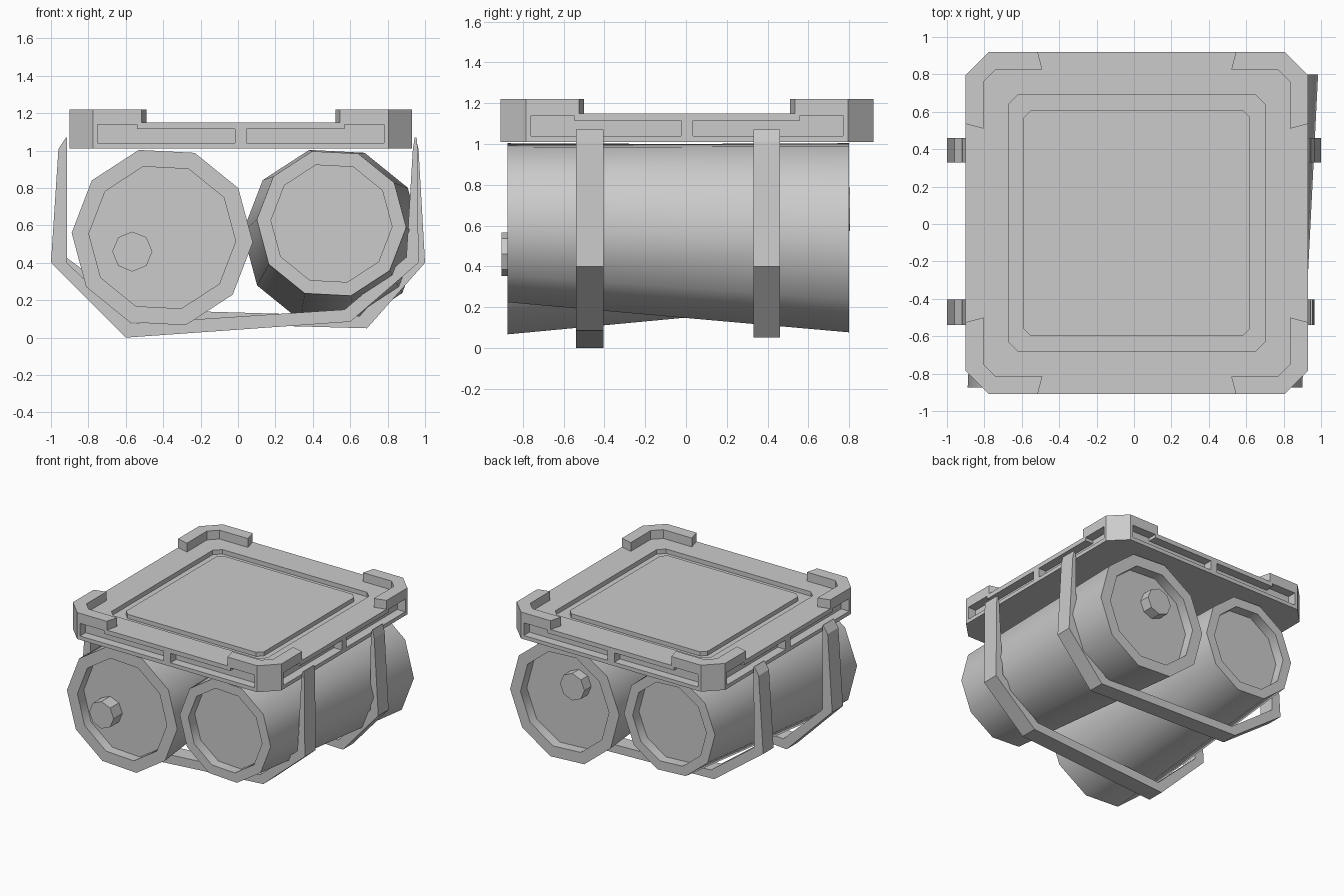
import bpy, bmesh, math
from mathutils import Vector

if "Cube" in bpy.data.objects:
    bpy.data.objects.remove(bpy.data.objects["Cube"])

CX, CY = 0.015, 0.005          # centre of the lid


def finish(bm, name, smooth=False):
    bmesh.ops.recalc_face_normals(bm, faces=bm.faces)
    me = bpy.data.meshes.new(name)
    bm.to_mesh(me)
    bm.free()
    ob = bpy.data.objects.new(name, me)
    bpy.context.collection.objects.link(ob)
    if smooth:
        bpy.ops.object.select_all(action='DESELECT')
        ob.select_set(True)
        bpy.context.view_layer.objects.active = ob
        bpy.ops.object.shade_smooth_by_angle(angle=math.radians(40))
    return ob


def prism(bm, pts, vec):
    """Extrude a polygon of 3D points along vec."""
    base = bm.faces.new([bm.verts.new(p) for p in pts])
    top = bmesh.ops.extrude_face_region(bm, geom=[base], use_keep_orig=True)
    bmesh.ops.translate(bm, vec=Vector(vec),
                        verts=[v for v in top['geom'] if isinstance(v, bmesh.types.BMVert)])


def octagon(h, c, z):
    k = h - c
    return [(CX + x, CY + y, z) for x, y in
            ((k, h), (-k, h), (-h, k), (-h, -k), (-k, -h), (k, -h), (h, -k), (h, k))]


def cut(ob, cutter):
    mod = ob.modifiers.new('cut', 'BOOLEAN')
    mod.operation, mod.solver, mod.object = 'DIFFERENCE', 'EXACT', cutter
    cutter.hide_render = True
    bpy.context.view_layer.objects.active = ob
    bpy.ops.object.modifier_apply(modifier=mod.name)
    bpy.data.objects.remove(cutter)


# lid slab with chamfered corners
bm = bmesh.new()
prism(bm, octagon(0.915, 0.125, 1.01), (0, 0, 0.14))
lid = finish(bm, 'lid')

# shallow recess in the top and stepped slots in all four sides
bm = bmesh.new()
prism(bm, octagon(0.685, 0.05, 1.115), (0, 0, 0.1))
slot = ((0.03, 1.04), (0.765, 1.04), (0.765, 1.14), (0.555, 1.14), (0.555, 1.115), (0.03, 1.115))
for side in range(4):
    c, s = round(math.cos(side * math.pi / 2)), round(math.sin(side * math.pi / 2))
    for m in (-1, 1):
        pts = [(CX + u * m * c + 0.845 * s, CY + u * m * s - 0.845 * c, z) for u, z in slot]
        prism(bm, pts, (0.2 * s, -0.2 * c, 0))
cut(lid, finish(bm, 'lid_cutter'))

# raised panel inside the recess
bm = bmesh.new()
prism(bm, octagon(0.605, 0.04, 1.115), (0, 0, 0.033))
finish(bm, 'lid_panel')

# L-shaped corner guards
guard = ((0.53, 0.915), (0.79, 0.915), (0.915, 0.79), (0.915, 0.53),
         (0.82, 0.505), (0.82, 0.755), (0.755, 0.82), (0.505, 0.82))
bm = bmesh.new()
for sx in (-1, 1):
    for sy in (-1, 1):
        prism(bm, [(CX + sx * x, CY + sy * y, 1.15) for x, y in guard], (0, 0, 0.07))
finish(bm, 'corner_guards')


def barrel(name, front, back, depth=0.08):
    """Tapered ten-sided barrel with recessed ends; ends are (x, z, radius, y)."""
    bm = bmesh.new()
    (fx, fz, fr, fy), (bx, bz, br, by) = front, back
    rings = []
    for x, z, r, y in ((fx, fz, fr * 0.81, fy + depth), (fx, fz, fr * 0.81, fy), front,
                       back, (bx, bz, br * 0.81, by), (bx, bz, br * 0.81, by - depth)):
        ang = [math.radians(36 * k - 3) for k in range(10)]
        rings.append([bm.verts.new((x + r * math.cos(a), y, z + r * math.sin(a))) for a in ang])
    for a, b in zip(rings, rings[1:]):
        for k in range(10):
            n = (k + 1) % 10
            bm.faces.new((a[k], a[n], b[n], b[k]))
    bm.faces.new(rings[0])
    bm.faces.new(rings[-1])
    finish(bm, name, True)


def knob(name, x, z, y0, y1):
    bm = bmesh.new()
    ang = [math.radians(45 * k) for k in range(8)]
    prism(bm, [(x + 0.107 * math.cos(a), y0, z + 0.107 * math.sin(a)) for a in ang], (0, y1 - y0, 0))
    finish(bm, name, True)


# two barrels lying head to tail
barrel('left_barrel', (-0.405, 0.535, 0.485, -0.875), (-0.415, 0.61, 0.40, 0.80))
barrel('right_barrel', (0.50, 0.61, 0.40, -0.875), (0.505, 0.54, 0.48, 0.80))
knob('left_barrel_knob', -0.565, 0.46, -0.78, -0.905)
knob('right_barrel_knob', 0.435, 0.68, 0.71, 0.805)


def strap(name, outer, inner, y0, y1):
    """Bent band: quads between the outer and inner outline, given width in y."""
    bm = bmesh.new()
    prism(bm, [(x, y0, z) for x, z in outer + inner[::-1]], (0, y1 - y0, 0))
    finish(bm, name)


# carrying straps hugging the barrels
strap('front_strap',
      [(-0.92, 1.07), (-0.96, 1.01), (-1.0, 0.4), (-0.6, 0.0), (0.6, 0.085),
       (0.965, 0.4), (0.96, 1.01), (0.955, 1.07)],
      [(-0.915, 1.07), (-0.915, 1.01), (-0.915, 0.4), (-0.57, 0.075), (0.57, 0.15),
       (0.9, 0.43), (0.935, 1.01), (0.945, 1.07)], -0.54, -0.405)
strap('back_strap',
      [(-0.92, 1.07), (-0.96, 1.01), (-1.0, 0.4), (-0.57, 0.085), (0.69, 0.05),
       (1.0, 0.4), (0.965, 1.01), (0.95, 1.07)],
      [(-0.915, 1.07), (-0.915, 1.01), (-0.92, 0.43), (-0.54, 0.15), (0.65, 0.115),
       (0.93, 0.43), (0.935, 1.01), (0.945, 1.07)], 0.33, 0.46)
